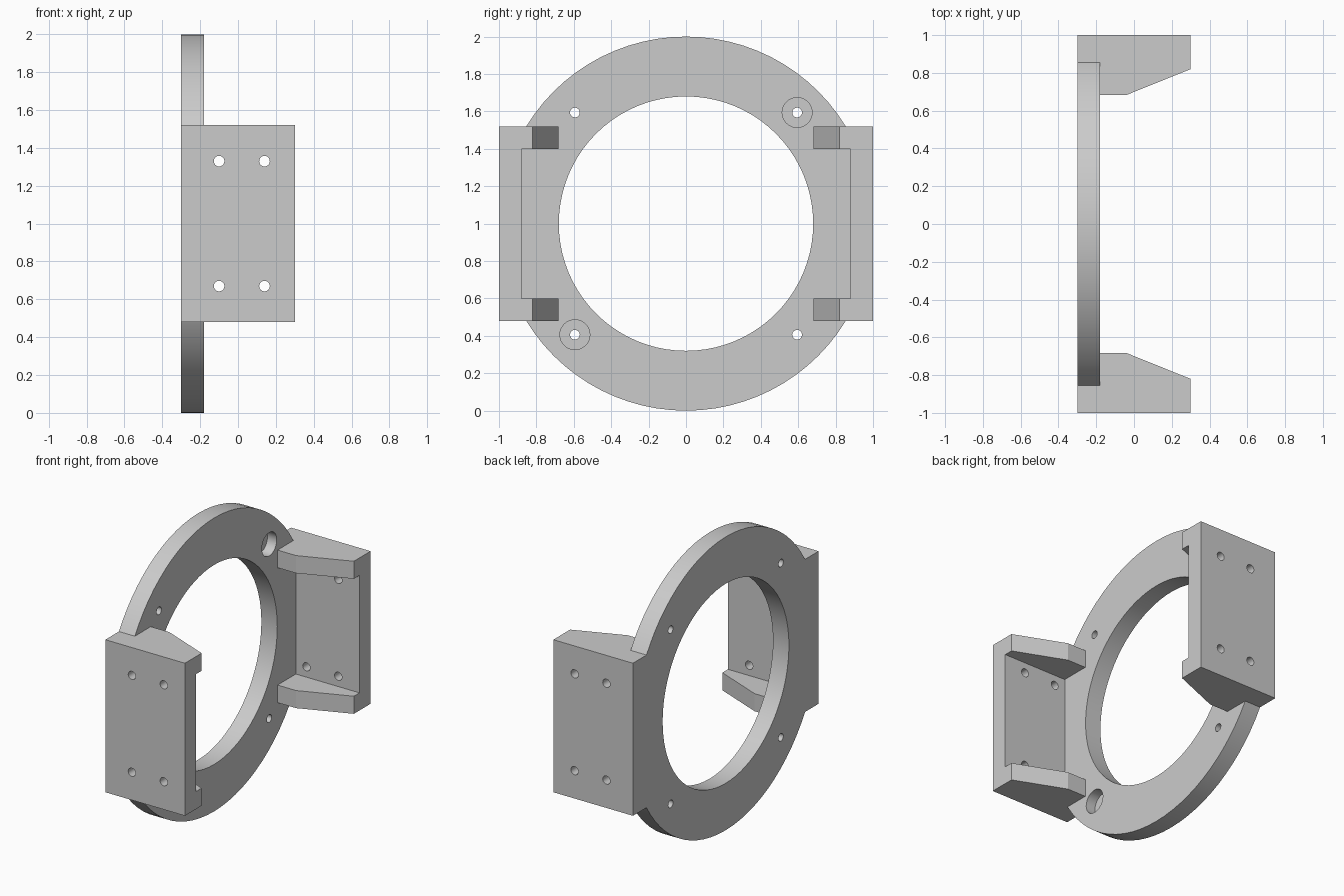
import bpy, bmesh, math
from mathutils import Matrix, Vector

cube = bpy.data.objects.get("Cube")
if cube:
    bpy.data.objects.remove(cube, do_unlink=True)

grey = bpy.data.materials.new("light grey")
grey.use_nodes = True
grey.diffuse_color = (0.6, 0.6, 0.6, 1)
grey.node_tree.nodes["Principled BSDF"].inputs["Base Color"].default_value = (0.6, 0.6, 0.6, 1)

CENTRE = 1.0                 # height of the ring axis
BACK, RING_FRONT, FRONT = -0.30, -0.18, 0.30
HALF_H = 0.52                # half height of the brackets
WALL = 0.12


def finish(bm, name):
    bmesh.ops.recalc_face_normals(bm, faces=bm.faces)
    mesh = bpy.data.meshes.new(name)
    bm.to_mesh(mesh)
    bm.free()
    mesh.materials.append(grey)
    obj = bpy.data.objects.new(name, mesh)
    bpy.context.collection.objects.link(obj)
    return obj


def cylinder(name, radius, start, end, axis, segments):
    """Cylinder between two points along the given axis letter."""
    bm = bmesh.new()
    start, end = Vector(start), Vector(end)
    turn = Matrix.Rotation(math.pi / 2, 4, "Y" if axis == "X" else "X")
    bmesh.ops.create_cone(bm, cap_ends=True, segments=segments, radius1=radius, radius2=radius,
                          depth=(end - start).length,
                          matrix=Matrix.Translation((start + end) / 2) @ turn)
    return finish(bm, name)


def prism(name, outline, z0, z1):
    """Extrude an x, y outline upwards."""
    bm = bmesh.new()
    face = bm.faces.new([bm.verts.new((x, y, z0)) for x, y in outline])
    new = bmesh.ops.extrude_face_region(bm, geom=[face])["geom"]
    bmesh.ops.translate(bm, vec=(0, 0, z1 - z0),
                        verts=[v for v in new if isinstance(v, bmesh.types.BMVert)])
    return finish(bm, name)


def combine(obj, other, operation):
    """Apply a boolean and discard the helper."""
    other.hide_render = True
    mod = obj.modifiers.new(operation, "BOOLEAN")
    mod.operation, mod.solver, mod.object = operation, "EXACT", other
    bpy.context.view_layer.objects.active = obj
    bpy.ops.object.modifier_apply(modifier=mod.name)
    bpy.data.objects.remove(other, do_unlink=True)


# Ring with a large round opening
body = cylinder("ring_with_side_brackets", 1.0, (BACK, 0, CENTRE), (RING_FRONT, 0, CENTRE), "X", 80)
opening = cylinder("opening", 0.68, (-0.5, 0, CENTRE), (0.5, 0, CENTRE), "X", 80)
combine(body, opening, "DIFFERENCE")

# Side brackets: upright plate with a tapered gusset at each end
for side in (-1, 1):
    plate = [(BACK, side), (FRONT, side), (FRONT, side * 0.88), (BACK, side * 0.88)]
    gusset = [(BACK, side), (FRONT, side), (FRONT, side * 0.82),
              (-0.04, side * 0.683), (BACK, side * 0.683)]
    low, high = CENTRE - HALF_H, CENTRE + HALF_H
    combine(body, prism("plate", plate, low, high), "UNION")
    combine(body, prism("lower_gusset", gusset, low, low + WALL), "UNION")
    combine(body, prism("upper_gusset", gusset, high - WALL, high), "UNION")

# Screw holes through both plates
for x in (-0.10, 0.14):
    for z in (CENTRE - 0.33, CENTRE + 0.33):
        for side in (-1, 1):
            hole = cylinder("plate_hole", 0.028, (x, side * 0.8, z), (x, side * 1.1, z), "Y", 24)
            combine(body, hole, "DIFFERENCE")

# Ring holes, two of them counterbored from the bracket side
for sy in (-1, 1):
    for sz in (-1, 1):
        y, z = sy * 0.594, CENTRE + sz * 0.594
        combine(body, cylinder("ring_hole", 0.026, (-0.5, y, z), (0, y, z), "X", 24), "DIFFERENCE")
        if sy == sz:
            bore = cylinder("counterbore", 0.08, (RING_FRONT - 0.07, y, z), (0, y, z), "X", 32)
            combine(body, bore, "DIFFERENCE")

# Smooth round walls, crisp edges
bpy.ops.object.select_all(action="DESELECT")
body.select_set(True)
bpy.context.view_layer.objects.active = body
bpy.ops.object.shade_smooth_by_angle(angle=math.radians(20))
